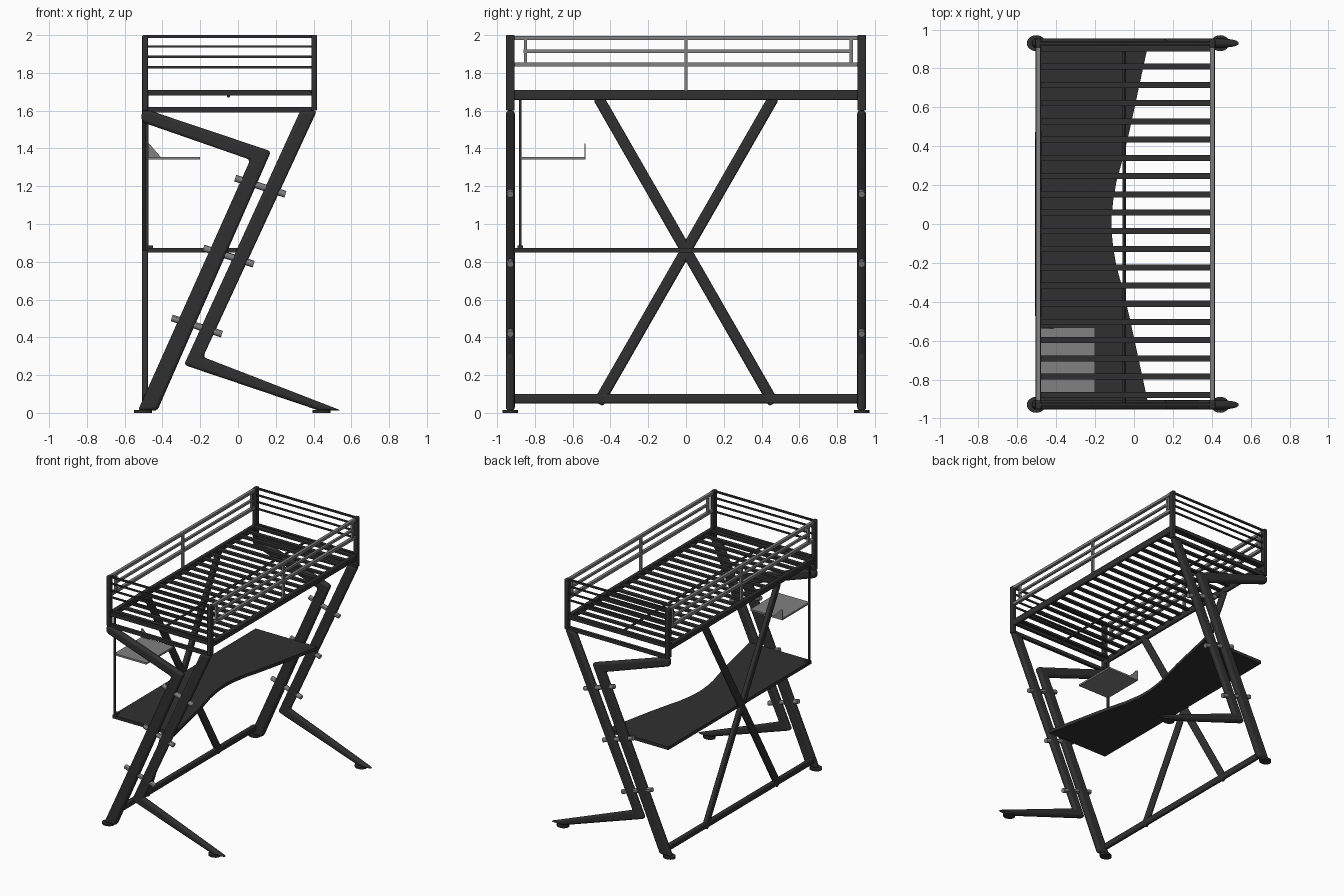
import bpy, bmesh
from mathutils import Vector, Matrix

if "Cube" in bpy.data.objects:
    bpy.data.objects.remove(bpy.data.objects["Cube"])


def material(name, v):
    m = bpy.data.materials.new(name)
    m.diffuse_color = (v, v, v, 1)
    m.use_nodes = True
    m.node_tree.nodes["Principled BSDF"].inputs["Base Color"].default_value = m.diffuse_color
    return m


DARK = material("dark_metal", 0.03)
GREY = material("grey_metal", 0.22)


def finish(bm, name, mat, bevel=0.0, segs=3):
    bmesh.ops.recalc_face_normals(bm, faces=bm.faces)
    me = bpy.data.meshes.new(name)
    bm.to_mesh(me)
    bm.free()
    ob = bpy.data.objects.new(name, me)
    bpy.context.collection.objects.link(ob)
    me.materials.append(mat)
    if bevel:
        b = ob.modifiers.new("bevel", 'BEVEL')
        b.width, b.segments, b.limit_method = bevel, segs, 'ANGLE'
    bpy.ops.object.select_all(action='DESELECT')
    ob.select_set(True)
    bpy.context.view_layer.objects.active = ob
    bpy.ops.object.shade_smooth_by_angle()
    return ob


def bar(name, p, q, side, depth, side_axis=(1, 0, 0), mat=DARK, bevel=0.0):
    """Rectangular bar from p to q; 'side' is its size along side_axis."""
    p, q = Vector(p), Vector(q)
    z = (q - p).normalized()
    x = Vector(side_axis)
    y = z.cross(x)
    rot = Matrix((x, y, z)).transposed().to_4x4()
    bm = bmesh.new()
    bmesh.ops.create_cube(bm, size=1, matrix=Matrix.Translation((p + q) / 2) @ rot
                          @ Matrix.Diagonal((side, depth, (q - p).length, 1)))
    return finish(bm, name, mat, bevel)


def rod(name, p, q, r, mat=DARK, segs=12):
    p, q = Vector(p), Vector(q)
    d = q - p
    bm = bmesh.new()
    bmesh.ops.create_cone(bm, cap_ends=True, segments=segs, radius1=r, radius2=r, depth=d.length,
                          matrix=Matrix.Translation((p + q) / 2) @ d.to_track_quat('Z', 'Y').to_matrix().to_4x4())
    return finish(bm, name, mat)


def plate(name, pts, offset, mat=DARK, bevel=0.0):
    """Extrude a closed 3D outline by an offset vector."""
    bm = bmesh.new()
    f = bm.faces.new([bm.verts.new(p) for p in pts])
    r = bmesh.ops.extrude_face_region(bm, geom=[f])
    bmesh.ops.translate(bm, vec=offset, verts=[v for v in r["geom"] if isinstance(v, bmesh.types.BMVert)])
    return finish(bm, name, mat, bevel)


XB, XF, YE = -0.492, 0.403, 0.93   # back side, front side, end frames

# Bent legs, feet and rungs at both ends
leg_back = [(-0.51, 1.6), (-0.465, 1.6), (0.175, 1.385), (-0.427, 0.012),
            (-0.53, 0.012), (0.065, 1.34), (-0.51, 1.54)]
leg_front = [(0.33, 1.6), (0.418, 1.6), (-0.185, 0.296), (0.548, 0.012),
             (0.43, 0.012), (-0.286, 0.254)]
for s, end in ((-1, "left"), (1, "right")):
    for name, prof in (("leg_back", leg_back), ("leg_front", leg_front)):
        plate(f"{name}_{end}", [(x, s * YE - 0.024, z) for x, z in prof], (0, 0.048, 0), DARK, 0.018)
    for x in (-0.503, 0.443):
        bm = bmesh.new()
        bmesh.ops.create_cone(bm, cap_ends=True, segments=24, radius1=1, radius2=1, depth=1,
                              matrix=Matrix.Translation((x, s * YE, 0.0075)) @ Matrix.Diagonal((0.048, 0.041, 0.015, 1)))
        finish(bm, f"foot_{end}", DARK)
    for x, z in ((0.118, 1.2), (-0.05, 0.83), (-0.218, 0.46)):
        rod(f"rung_{end}", (x - 0.133, s * YE, z + 0.043), (x + 0.133, s * YE, z - 0.043), 0.018, GREY)

    # Corner posts and end rails
    for x in (XB, XF):
        bar(f"corner_post_{end}", (x, s * YE, 1.6), (x, s * YE, 2.0), 0.03, 0.046, bevel=0.006)
    for z, h in ((1.993, 0.014), (1.94, 0.012), (1.885, 0.012), (1.83, 0.012), (1.695, 0.028), (1.605, 0.028)):
        bar(f"end_rail_{end}", (XB, s * YE, z), (XF, s * YE, z), min(h, 0.024), h, (0, 1, 0))

# Long side rails and guard rails
for x, side in ((XB, "back"), (XF, "front")):
    bar(f"side_beam_{side}", (x, -0.915, 1.683), (x, 0.915, 1.683), 0.026, 0.052, bevel=0.008)
    for z in (1.985, 1.845):
        bar(f"guard_rail_{side}", (x, -0.915, z), (x, 0.915, z), 0.024, 0.022, mat=GREY)
    bar(f"guard_middle_rail_{side}", (x, -0.86, 1.915), (x, 0.87, 1.915), 0.018, 0.017, mat=GREY)
    for y in (-0.85, 0.875):
        bar(f"guard_upright_{side}", (x, y, 1.845), (x, y, 1.985), 0.018, 0.017, mat=GREY)
    bar(f"guard_center_post_{side}", (x, 0, 1.7), (x, 0, 1.995), 0.018, 0.017, mat=GREY)

# Slats and centre support
for i in range(20):
    y = 0.903 - i * 0.0938
    bar("slat", (XB, y, 1.693), (XF, y, 1.693), 0.031, 0.016, (0, 1, 0))
rod("center_support", (-0.05, -0.92, 1.678), (-0.05, 0.92, 1.678), 0.009)

# Back cross bracing and rails
bar("bottom_rail", (-0.49, -0.915, 0.075), (-0.49, 0.915, 0.075), 0.032, 0.052, bevel=0.012)
for s in (-1, 1):
    bar("cross_brace", (-0.492, -s * 0.465, 0.05), (-0.492, s * 0.465, 1.67), 0.032, 0.058, bevel=0.012)

# Desk with curved front edge
half = [(0.07, 0.91), (-0.025, 0.47), (-0.062, 0.32), (-0.09, 0.22), (-0.107, 0.12), (-0.115, 0.04)]
edge = half + [(x, -y) for x, y in reversed(half)]
plate("desk_top", [(x, y, 0.848) for x, y in [(-0.48, 0.91)] + edge + [(-0.48, -0.91)]], (0, 0, 0.026))

# Small shelf, bookend and hanger rod
plate("shelf", [(-0.485, -0.88, 1.342), (-0.2, -0.88, 1.342), (-0.2, -0.532, 1.342), (-0.485, -0.532, 1.342)],
      (0, 0, 0.014), GREY)
plate("shelf_bookend", [(-0.485, -0.537, 1.35), (-0.405, -0.537, 1.35), (-0.47, -0.537, 1.425),
                        (-0.485, -0.537, 1.425)], (0, 0.005, 0), GREY)
bar("shelf_rod", (-0.482, -0.877, 0.86), (-0.482, -0.877, 1.68), 0.014, 0.014)
bar("shelf_rod_base", (-0.465, -0.877, 0.87), (-0.465, -0.877, 0.885), 0.03, 0.03)
